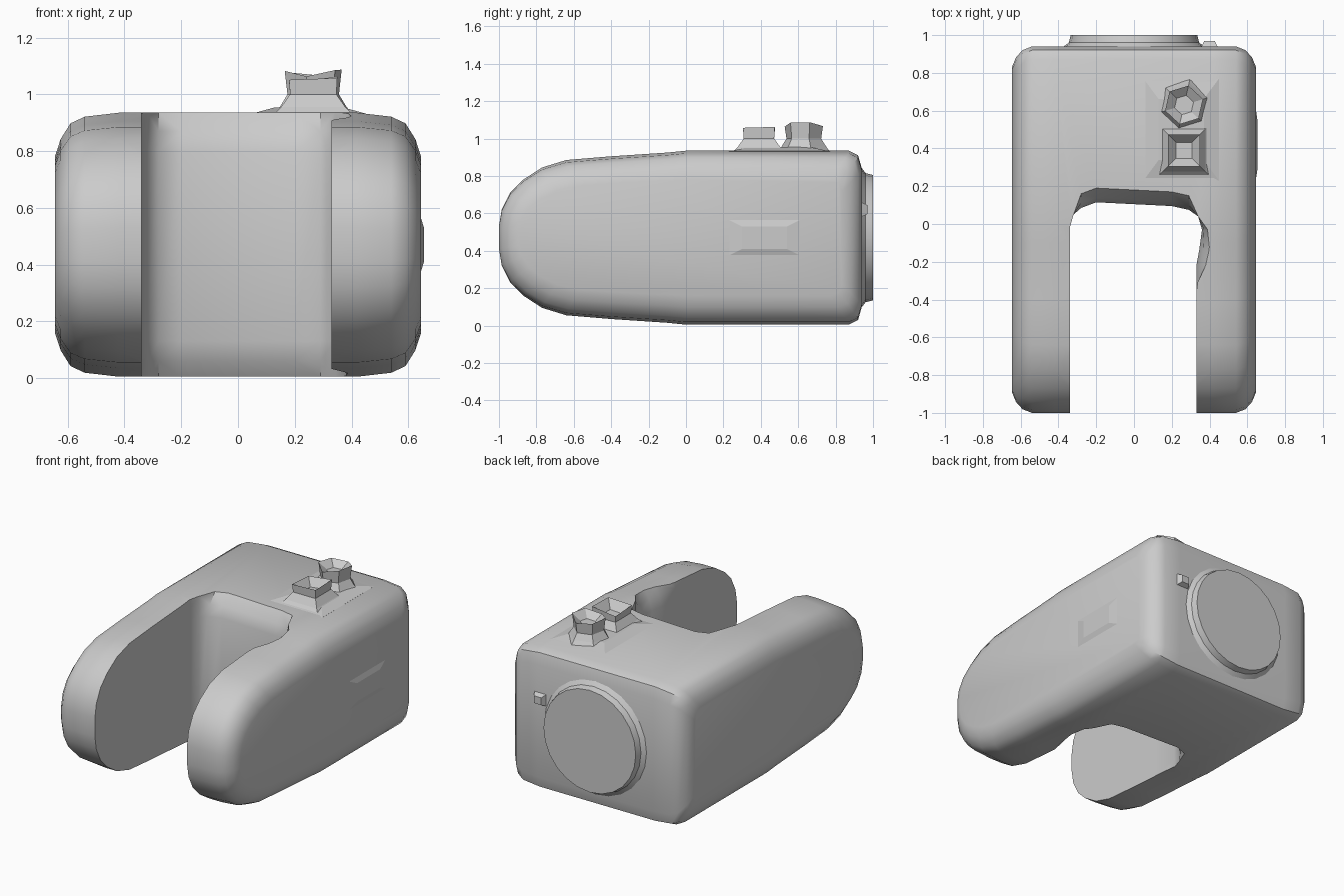
import bpy, bmesh, math
from mathutils import Vector

if "Cube" in bpy.data.objects:
    bpy.data.objects.remove(bpy.data.objects["Cube"])

grey = bpy.data.materials.new("plain grey")
grey.use_nodes = True
colour = (0.6, 0.6, 0.6, 1)
grey.diffuse_color = colour
grey.node_tree.nodes["Principled BSDF"].inputs["Base Color"].default_value = colour


def loft(name, rings):
    """Skin a list of equal-length rings and cap both ends."""
    bm = bmesh.new()
    loops = [[bm.verts.new(p) for p in ring] for ring in rings]
    n = len(loops[0])
    for a, b in zip(loops, loops[1:]):
        for i in range(n):
            j = (i + 1) % n
            bm.faces.new((a[i], a[j], b[j], b[i]))
    bm.faces.new(loops[0])
    bm.faces.new(loops[-1])
    bmesh.ops.recalc_face_normals(bm, faces=bm.faces)
    mesh = bpy.data.meshes.new(name)
    bm.to_mesh(mesh)
    bm.free()
    obj = bpy.data.objects.new(name, mesh)
    bpy.context.collection.objects.link(obj)
    mesh.materials.append(grey)
    return obj


def smooth(obj, angle):
    bpy.ops.object.select_all(action='DESELECT')
    obj.select_set(True)
    bpy.context.view_layer.objects.active = obj
    bpy.ops.object.shade_smooth_by_angle(angle=math.radians(angle))


# Body: side outline (y, half height), mirrored about mid height
MID = 0.47
half = [(-1, 0.06), (-0.985, 0.15), (-0.94, 0.24), (-0.87, 0.31), (-0.77, 0.375),
        (-0.64, 0.415), (-0.4, 0.435), (-0.1, 0.455), (0, 0.465), (0.87, 0.465),
        (0.92, 0.44), (0.94, 0.37)]
outline = half + [(y, -h) for y, h in reversed(half)]
# Across the width: x, length scale, height scale
edge = [(0.645, 0.89, 0.67), (0.625, 0.94, 0.8), (0.59, 0.98, 0.92),
        (0.54, 1, 0.97), (0.42, 1, 1)]
steps = [(-x, a, b) for x, a, b in edge] + edge[::-1]
body = loft("bracket_body", [[(x, -0.03 + (y + 0.03) * a, MID + h * b) for y, h in outline]
                             for x, a, b in steps])


# Slot between the arms, flaring at its upper and lower lips
def slot_ring(z, depth, flare):
    left = [(-0.34, -1.2), (-0.34, -0.2), (-0.34, -0.02), (-0.32, 0.05),
            (-0.28, depth - 0.03), (-0.2, depth)]
    right = [(0.2, depth - 0.02), (0.29, depth - 0.04), (0.34, 0.04), (0.36 + flare / 2, -0.03),
             (0.345 + flare, -0.14), (0.33 + flare, -0.22), (0.33, -0.36), (0.33, -1.2)]
    return [(x, y, z) for x, y in left + right]


cutter = loft("slot_cutter", [slot_ring(*r) for r in (
    (-0.1, 0.21, 0.06), (0.0, 0.18, 0.05), (0.06, 0.14, 0.02), (0.13, 0.12, 0),
    (0.8, 0.115, 0), (0.87, 0.14, 0.02), (0.935, 0.19, 0.06), (1.1, 0.22, 0.07))])
cutter.hide_render = True
cutter.hide_set(True)
cut = body.modifiers.new("slot", 'BOOLEAN')
cut.operation = 'DIFFERENCE'
cut.solver = 'EXACT'
cut.object = cutter
bpy.context.view_layer.objects.active = body
bpy.ops.object.modifier_apply(modifier=cut.name)
smooth(body, 40)


# Round cap on the back
def disc_ring(y, radius, sides=24):
    return [(radius * math.cos(t), y, MID + radius * math.sin(t))
            for t in (math.tau * i / sides for i in range(sides))]


cap = loft("back_cap", [disc_ring(0.91, 0.41), disc_ring(0.945, 0.365),
                        disc_ring(0.96, 0.345), disc_ring(1.0, 0.335)])
smooth(cap, 35)


# Knobs on top: faceted stubs with a dished crown
def knob(name, y, sides, turn, levels, dip):
    rings = []
    for k, (z, radius) in enumerate(levels):
        ring = []
        for i in range(sides):
            t = turn + math.tau * i / sides
            wobble = 0.012 * math.cos(2.4 * i) if k == len(levels) - 1 else 0
            ring.append((0.265 + radius * math.cos(t), y + radius * math.sin(t), z + wobble))
        rings.append(ring)
    top = levels[-1][0]
    rings.append([Vector((0.265, y, top - dip)) + (Vector(p) - Vector((0.265, y, top))) * 0.5
                  for p in rings[-1]])
    return loft(name, rings)


knob("front_knob", 0.39, 4, math.pi / 4,
     [(0.92, 0.21), (0.955, 0.16), (1.0, 0.115), (1.05, 0.12)], 0.05)
knob("rear_knob", 0.63, 6, 0.3,
     [(0.92, 0.15), (0.96, 0.12), (1.0, 0.095), (1.075, 0.105)], 0.04)


# Low raised pads: one under the knobs, one on each flank, a nub by the cap
def pad(name, centre, axis, size_u, size_v, height):
    rings = []
    for scale, lift in ((1, -0.03), (1, 0), (0.6, height)):
        ring = []
        for u, v in ((-1, -1), (1, -1), (1, 1), (-1, 1)):
            p = [u * size_u * scale, v * size_v * scale]
            p.insert(axis, math.copysign(lift, lift * (height > 0)) if lift else 0)
            if lift < 0:
                p[axis] = -0.03 * math.copysign(1, height)
            else:
                p[axis] = lift
            ring.append(Vector(centre) + Vector(p))
        rings.append(ring)
    return loft(name, rings)


pad("knob_base", (0.25, 0.5, 0.932), 2, 0.2, 0.27, 0.022)
for name, side in (("left_side_pad", 1), ("right_side_pad", -1)):
    pad(name, (0.643 * side, 0.42, 0.47), 0, 0.2, 0.1, 0.012 * side)
pad("cap_nub", (0.4, 0.935, 0.62), 1, 0.045, 0.04, 0.035)
